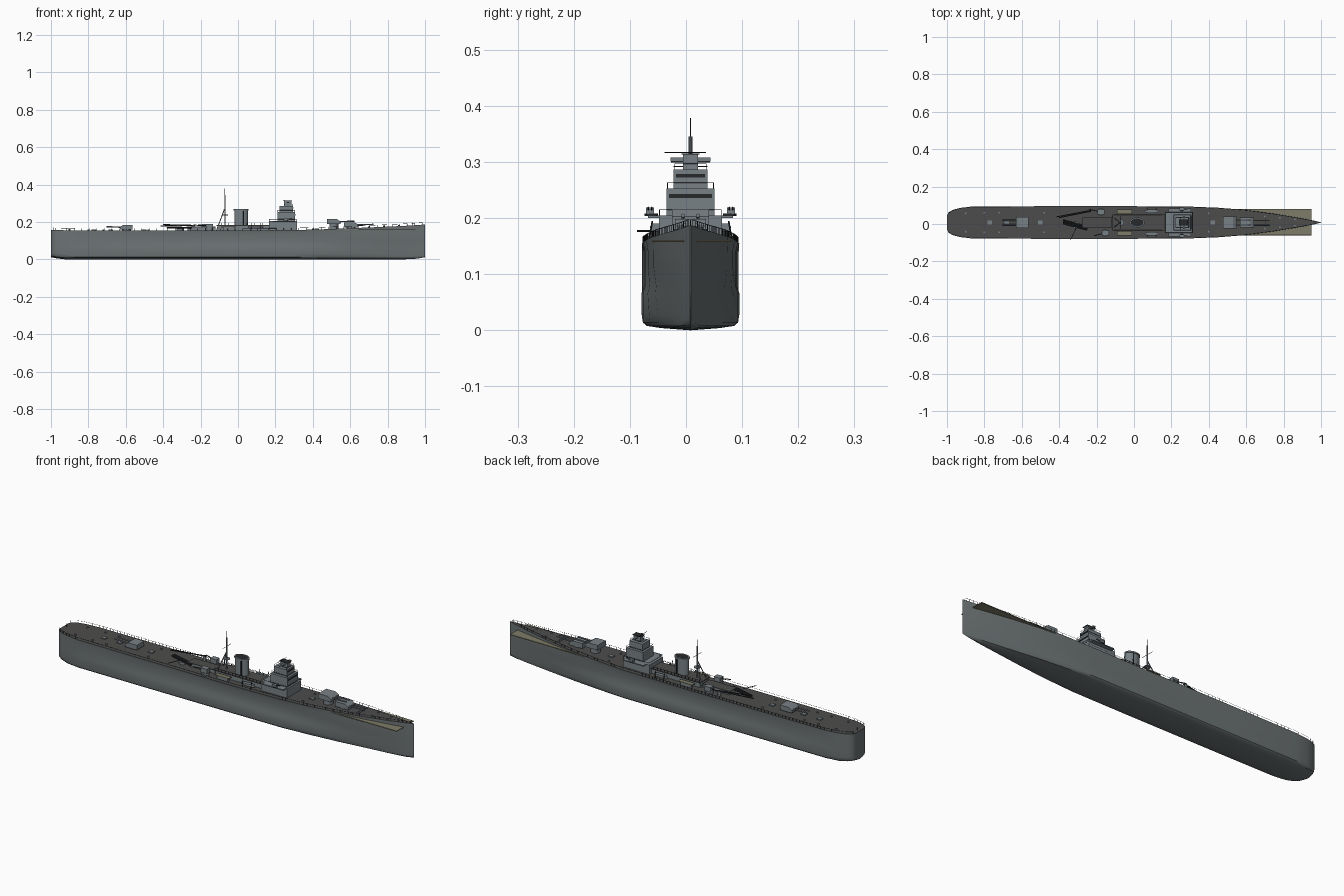
import bpy, bmesh, math
from mathutils import Vector, Matrix

if "Cube" in bpy.data.objects:
    bpy.data.objects.remove(bpy.data.objects["Cube"])

YC = 0.008  # centreline of the ship


def material(name, r, g, b):
    m = bpy.data.materials.new(name)
    m.use_nodes = True
    m.diffuse_color = (r, g, b, 1)
    m.node_tree.nodes["Principled BSDF"].inputs["Base Color"].default_value = (r, g, b, 1)
    return m


HULL = material("hull grey", 0.15, 0.17, 0.175)
DECK = material("deck dark grey", 0.075, 0.073, 0.072)
GREY = material("superstructure grey", 0.19, 0.22, 0.24)
TAN = material("olive tan", 0.21, 0.20, 0.14)
DARK = material("fitting black", 0.02, 0.022, 0.024)


def finish(name, bm, *mats):
    bmesh.ops.recalc_face_normals(bm, faces=bm.faces)
    me = bpy.data.meshes.new(name)
    bm.to_mesh(me)
    bm.free()
    ob = bpy.data.objects.new(name, me)
    bpy.context.collection.objects.link(ob)
    for m in mats:
        me.materials.append(m)
    return ob


def smooth(ob, angle=40):
    bpy.ops.object.select_all(action="DESELECT")
    ob.select_set(True)
    bpy.context.view_layer.objects.active = ob
    bpy.ops.object.shade_smooth_by_angle(angle=math.radians(angle))


def prism(name, profile, y, half, mat):
    """Side profile of (x, z) points extruded across the ship."""
    bm = bmesh.new()
    f = bm.faces.new([bm.verts.new((x, YC + y - half, z)) for x, z in profile])
    top = bmesh.ops.extrude_face_region(bm, geom=[f])["geom"]
    bmesh.ops.translate(bm, vec=(0, 2 * half, 0), verts=[v for v in top if isinstance(v, bmesh.types.BMVert)])
    return finish(name, bm, mat)


def box(name, x0, x1, z0, z1, half, mat, y=0):
    return prism(name, [(x0, z0), (x1, z0), (x1, z1), (x0, z1)], y, half, mat)


def drum(name, x, y, z0, z1, rx, ry, mat, sides=20):
    bm = bmesh.new()
    bmesh.ops.create_cone(bm, cap_ends=True, segments=sides, radius1=1, radius2=1, depth=1)
    bmesh.ops.scale(bm, vec=(rx, ry, z1 - z0), verts=bm.verts)
    bmesh.ops.translate(bm, vec=(x, YC + y, (z0 + z1) / 2), verts=bm.verts)
    ob = finish(name, bm, mat)
    smooth(ob)
    return ob


def rods(name, segments, r, mat, sides=6):
    """Straight round bars between pairs of points, in one mesh."""
    bm = bmesh.new()
    for a, b in segments:
        a, b = Vector(a), Vector(b)
        d = b - a
        rot = d.to_track_quat("Z", "Y").to_matrix().to_4x4()
        mat4 = Matrix.Translation((a + b) / 2 + Vector((0, YC, 0))) @ rot
        bmesh.ops.create_cone(bm, cap_ends=True, segments=sides, radius1=r, radius2=r,
                              depth=d.length, matrix=mat4)
    return finish(name, bm, mat)


# Hull outline: (x, half width, deck height)
OUTLINE = [(-1, .038, .157), (-.992, .054, .157), (-.97, .067, .157), (-.93, .078, .156), (-.86, .086, .155),
           (-.5, .087, .155), (0, .087, .155), (.3, .085, .157), (.45, .079, .161), (.6, .067, .167),
           (.75, .047, .173), (.88, .025, .179), (.96, .010, .184), (1, .001, .187)]


def outline(x):
    for (a, wa, za), (b, wb, zb) in zip(OUTLINE, OUTLINE[1:]):
        if x <= b:
            t = (x - a) / (b - a)
            return wa + t * (wb - wa), za + t * (zb - za)


def section(x, w, zd):
    """Half section from keel to deck edge, with a side bulge amidships."""
    mid = max(0, min(1, (0.75 - abs(x)) * 3))
    rise = .012 * max(0, (abs(x) - .9) / .1) ** 2
    fine = 1 - .22 * max(0, min(1, (x - .3) / .5))
    dent = 1 - .05 * mid
    pts = [(0, rise), (.6 * fine, .004 + rise), (.9 * fine, .008 + rise), (.975 * fine, .014 + rise),
           (fine, .028 + rise), ((1 + fine) / 2, .066), ((1 + fine) / 2 * dent, .078), (dent, .11), (dent, .14)]
    return [(w * f, z) for f, z in pts] + [(w, zd)]


# Hull and deck
bm = bmesh.new()
rings = []
for x, w, zd in OUTLINE:
    half = section(x, w, zd)
    ring = [(-y, z) for y, z in reversed(half)] + half[1:]
    rings.append([bm.verts.new((x, YC + y, z)) for y, z in ring])
for a, b in zip(rings, rings[1:]):
    for i in range(len(a) - 1):
        bm.faces.new((a[i], a[i + 1], b[i + 1], b[i]))
    bm.faces.new((a[-1], a[0], b[0], b[-1])).material_index = 1
bm.faces.new(rings[0])
bm.faces.new(rings[-1])
smooth(finish("hull", bm, HULL, DECK), 35)

# Flat lower deck plate showing outside the bow
plate = box("bow_deck_plate", .45, .95, .157, .161, .071, TAN, .002)
bev = plate.modifiers.new("round", "BEVEL")
bev.width, bev.segments, bev.affect = .0015, 1, "EDGES"

# Deck-edge railings
segs = []
for s in (-1, 1):
    prev = None
    for i in range(100):
        x = -.995 + i * .02
        w, z = outline(x)
        foot, head = Vector((x, s * w * .98, z)), Vector((x, s * w * .98, z + .011))
        segs.append((foot, head))
        if prev:
            segs.append((prev, head))
        prev = head
rods("deck_railings", segs, .0006, DARK, 4)


# Gun turrets
def turret(name, x, z, d, length, half, height, reach):
    drum(name + "_barbette", x, 0, .15, z + .004, .024, .024, GREY)
    h = length / 2
    prism(name + "_house", [(x - d * h, z), (x + d * h, z), (x + d * h, z + height * .55),
                            (x + d * h * .5, z + height), (x - d * h, z + height)], 0, half, GREY)
    rods(name + "_barrels", [((x + d * h * .8, s * half * .4, z + height * .5),
                              (x + d * reach, s * half * .4, z + height * .6)) for s in (-1, 1)], .0035, GREY, 8)


turret("stern_turret", -.597, .160, -1, .068, .030, .025, .105)
turret("upper_bow_turret", .512, .189, 1, .072, .033, .026, .11)
turret("lower_bow_turret", .605, .172, 1, .075, .028, .026, .12)

# Bridge tower
box("bridge_base", .165, .315, .15, .205, .056, GREY)
box("bridge_wings", .185, .305, .200, .205, .076, GREY)
box("bridge_middle", .21, .306, .205, .253, .043, GREY)
box("bridge_upper", .222, .295, .253, .287, .030, GREY)
box("bridge_top", .245, .285, .287, .313, .013, GREY)
box("rangefinder", .262, .274, .301, .308, .036, GREY)
box("director_roof", .24, .29, .313, .315, .016, DARK)
box("bridge_windows", .2945, .297, .272, .279, .026, DARK)
box("lower_bridge_windows", .3055, .308, .236, .243, .038, DARK)
rods("bridge_yards", [((.25, -.046, .317), (.25, .028, .317)), ((.25, -.03, .292), (.25, .03, .292))], .001, DARK)
rail = []
for z, x0, x1, w in ((.205, .167, .312, .055), (.253, .212, .304, .041), (.287, .224, .293, .028)):
    c = [(x0, -w), (x1, -w), (x1, w), (x0, w)]
    for a, b in zip(c, c[1:] + c[:1]):
        rail += [((*a, z), (*a, z + .01)), ((*a, z + .01), (*b, z + .01))]
rods("bridge_railings", rail, .0007, DARK, 4)

# Midship deckhouse, funnel and boats
box("midship_house", -.11, .165, .15, .180, .036, GREY)
box("midship_roof", -.115, .165, .180, .184, .042, DECK)
drum("funnel", .017, 0, .18, .263, .037, .024, GREY, 24)
drum("funnel_cap", .017, 0, .263, .270, .040, .027, GREY, 24)
drum("funnel_mouth", .017, 0, .269, .2705, .034, .021, DARK, 24)
rods("funnel_pipes", [((.03, s * .024, .18), (.03, s * .024, .26)) for s in (-1, 1)], .003, DARK)
top_rail = []
for s in (-1, 1):
    for i in range(14):
        x = -.11 + i * .02
        top_rail.append(((x, s * .041, .184), (x, s * .041, .195)))
    top_rail.append(((-.11, s * .041, .195), (.15, s * .041, .195)))
rods("midship_railings", top_rail, .0006, DARK, 4)
for side, s in (("left", 1), ("right", -1)):
    box(side + "_side_platform", -.09, -.01, .172, .176, .012, TAN, s * .058)
    box(side + "_platform_support", -.08, -.02, .15, .172, .008, GREY, s * .058)
    boat = drum(side + "_boat", .095, s * .060, .165, .177, .038, .010, GREY, 12)
    rods(side + "_davits", [((x, s * .075, .153), (x, s * .068, .195)) for x in (.07, .12)], .0015, DARK)
    # Light guns on the bridge wings
    drum(side + "_light_gun_base", .255, s * .070, .204, .208, .012, .012, DARK, 12)
    box(side + "_light_gun", .244, .266, .207, .219, .007, GREY, s * .072)
    rods(side + "_light_gun_barrels", [((.26, s * y, .214), (.285, s * y, .219)) for y in (.069, .075)], .0015, DARK)
    # Secondary guns aft of the funnel
    x = -.165 - s * .012
    drum(side + "_secondary_base", x, s * .056, .152, .168, .020, .020, GREY, 16)
    box(side + "_secondary_shield", x - .018, x + .018, .168, .190, .014, GREY, s * .056)
    rods(side + "_secondary_barrel", [((x, s * .056, .18), (x - .06, s * .07, .184))], .0025, DARK)

# Tripod mast
rods("mast_pole", [((-.07, 0, .16), (-.07, 0, .345))], .0035, GREY, 10)
rods("mast_legs", [((-.115, s * .03, .155), (-.072, 0, .27)) for s in (-1, 1)], .0025, GREY, 8)
rods("mast_yards", [((-.07, -.035, .300), (-.07, .035, .300)), ((-.07, 0, .345), (-.07, 0, .378))], .001, DARK)
drum("mast_platform", -.07, 0, .235, .239, .016, .016, GREY, 16)

# Aft deckhouse, launcher beam and crane
box("aft_house", -.27, -.12, .15, .172, .024, GREY)
box("aft_house_roof", -.275, -.12, .172, .175, .028, DECK)
rods("crane_jib", [((-.415, .03, .178), (-.23, .065, .182)), ((-.40, .026, .186), (-.23, .060, .182))], .003, DARK)
drum("crane_base", -.24, .062, .153, .182, .008, .008, GREY, 12)
rods("launcher_tubes", [((-.38, .012 - y, .170), (-.25, -.022 - y, .170)) for y in (0, .008, .016)], .0045, DARK, 8)
drum("launcher_base", -.31, -.014, .153, .166, .02, .02, GREY, 16)
rods("side_boom", [((-.34, -.095, .177), (-.31, -.03, .177))], .0018, DARK)

# Small deck fittings
for i, x in enumerate((-.9, -.8, -.72, -.48, .4, .7, .78, .86)):
    w = outline(x)[0] * .6
    z = outline(x)[1]
    for s in (-1, 1):
        drum("bollard_%d_%s" % (i, "left" if s > 0 else "right"), x, s * w, z - .003, z + .006, .005, .005, GREY, 8)
for i, x in enumerate((-.77, -.68, -.5, .42)):
    z = outline(x)[1]
    box("hatch_%d" % i, x - .012, x + .012, z - .003, z + .005, .01, GREY)
box("breakwater", .70, .704, .165, .181, .028, GREY)
rods("bow_staff", [((.935, 0, .178), (.935, 0, .197))], .0012, DARK)
rods("stern_staff", [((-.985, 0, .155), (-.985, 0, .172))], .0012, DARK)
